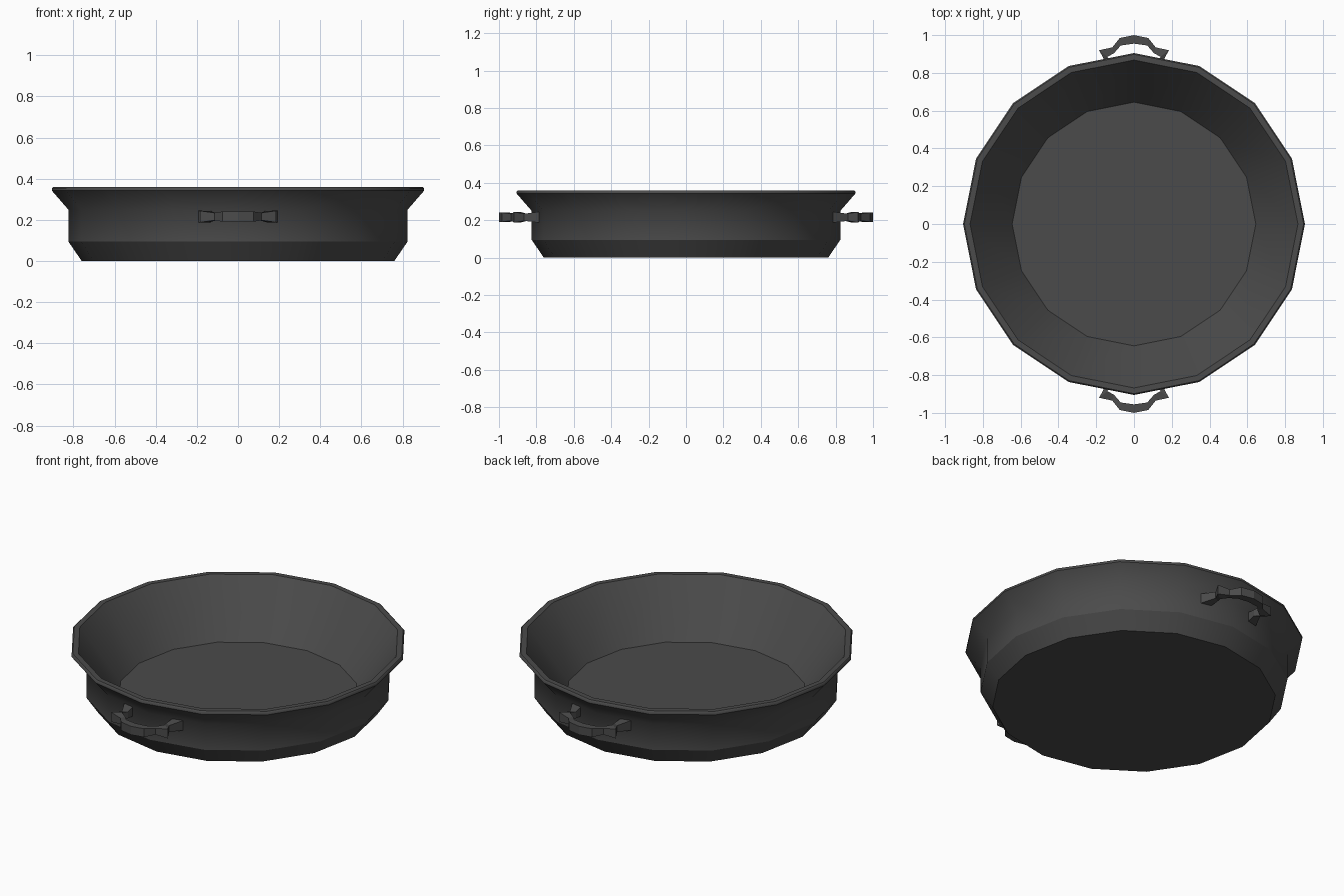
import bpy, bmesh
from math import cos, sin, pi

cube = bpy.data.objects.get("Cube")
if cube:
    bpy.data.objects.remove(cube, do_unlink=True)

# Single dark cast-iron colour
iron = bpy.data.materials.new("dark_iron")
iron.use_nodes = True
colour = (0.07, 0.07, 0.07, 1)
iron.diffuse_color = colour
shader = next(n for n in iron.node_tree.nodes if n.type == 'BSDF_PRINCIPLED')
shader.inputs["Base Color"].default_value = colour
shader.inputs["Roughness"].default_value = 0.7


def finish(bm, name):
    bmesh.ops.recalc_face_normals(bm, faces=bm.faces[:])
    mesh = bpy.data.meshes.new(name)
    bm.to_mesh(mesh)
    bm.free()
    mesh.materials.append(iron)
    obj = bpy.data.objects.new(name, mesh)
    bpy.context.collection.objects.link(obj)
    return obj


def build_pan(sides=16):
    # Profile from the underside, over the rim, to the inner floor: radius, height, crease
    profile = [
        (0.76, 0.0, True), (0.825, 0.095, True), (0.825, 0.25, False),
        (0.905, 0.342, True), (0.905, 0.354, False), (0.898, 0.36, True),
        (0.868, 0.36, True), (0.645, 0.06, True),
    ]
    bm = bmesh.new()
    rings = []
    for r, z, _ in profile:
        rings.append([bm.verts.new((r * cos(2 * pi * i / sides), r * sin(2 * pi * i / sides), z))
                      for i in range(sides)])
    for a, b in zip(rings, rings[1:]):
        for i in range(sides):
            j = (i + 1) % sides
            bm.faces.new((a[i], a[j], b[j], b[i])).smooth = True
    bm.faces.new(rings[0])
    bm.faces.new(rings[-1])
    for ring, (_, _, crease) in zip(rings, profile):
        for i in range(sides):
            bm.edges.get((ring[i], ring[(i + 1) % sides])).smooth = not crease
    finish(bm, "pan_body")


def build_handle(name, side):
    # Half of the grip, from the wall foot to the middle: inner xy, outer xy, half height
    half = [
        ((0.13, 0.78), (0.195, 0.78), 0.03),
        ((0.125, 0.85), (0.155, 0.865), 0.019),
        ((0.14, 0.885), (0.185, 0.92), 0.028),
        ((0.105, 0.905), (0.115, 0.935), 0.018),
        ((0.07, 0.945), (0.075, 0.985), 0.025),
    ]
    middle = ((0, 0.955), (0, 1.0), 0.025)
    mirrored = [((-a[0], a[1]), (-b[0], b[1]), h) for a, b, h in reversed(half)]
    bm = bmesh.new()
    sections = []
    for a, b, h in half + [middle] + mirrored:
        corners = ((a, -h), (b, -h), (b, h), (a, h))
        sections.append([bm.verts.new((p[0] * side, p[1] * side, 0.216 + dz)) for p, dz in corners])
    for s, t in zip(sections, sections[1:]):
        for i in range(4):
            j = (i + 1) % 4
            bm.faces.new((s[i], s[j], t[j], t[i]))
    bm.faces.new(sections[0])
    bm.faces.new(sections[-1])
    finish(bm, name)


build_pan()
build_handle("front_handle", -1)
build_handle("back_handle", 1)
